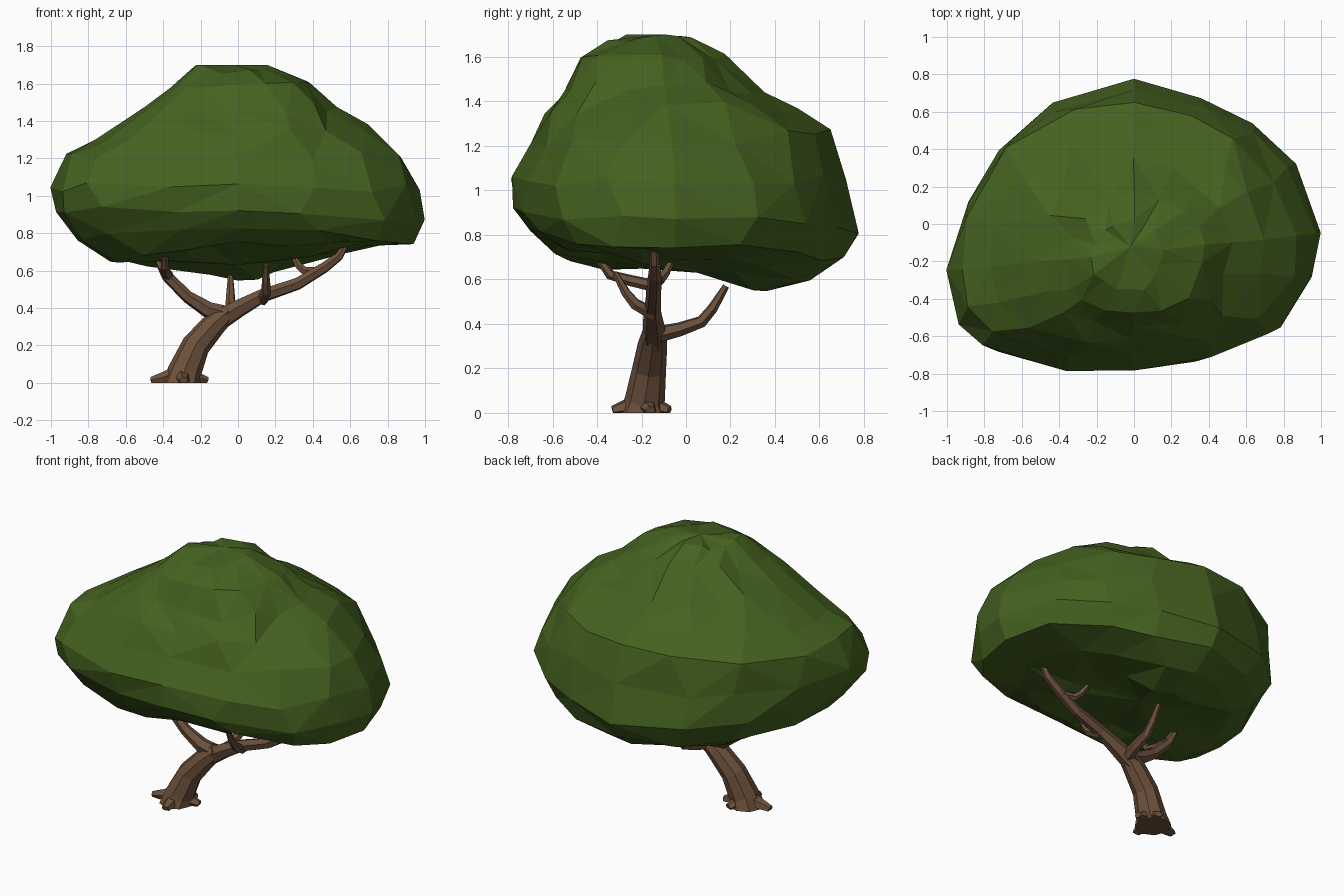
import bpy, bmesh, math, random
from mathutils import Vector

if "Cube" in bpy.data.objects:
    bpy.data.objects.remove(bpy.data.objects["Cube"])

random.seed(4)


def material(name, rgb):
    m = bpy.data.materials.new(name)
    m.diffuse_color = (*rgb, 1)
    m.use_nodes = True
    m.node_tree.nodes["Principled BSDF"].inputs["Base Color"].default_value = m.diffuse_color
    return m


leaf = material("leaf green", (0.058, 0.122, 0.014))
bark = material("bark brown", (0.150, 0.082, 0.045))


def finish(bm, name, mat):
    bmesh.ops.recalc_face_normals(bm, faces=bm.faces)
    me = bpy.data.meshes.new(name)
    bm.to_mesh(me)
    bm.free()
    me.materials.append(mat)
    ob = bpy.data.objects.new(name, me)
    bpy.context.collection.objects.link(ob)
    return ob


def skin(bm, rings):
    """Join consecutive vertex rings with quads."""
    n = len(rings[0])
    for a, b in zip(rings, rings[1:]):
        for i in range(n):
            j = (i + 1) % n
            bm.faces.new((a[i], a[j], b[j], b[i]))


def limb(name, path, sides=6):
    """Tapered tube through (x, y, z, radius) points, kept above the ground."""
    bm = bmesh.new()
    pts = [Vector(p[:3]) for p in path]
    rings = []
    side = None
    for k, p in enumerate(pts):
        d = (pts[min(k + 1, len(pts) - 1)] - pts[max(k - 1, 0)]).normalized()
        if side is None:
            side = d.orthogonal()
        side = (side - d * side.dot(d)).normalized()
        up = d.cross(side)
        ring = []
        for i in range(sides):
            a = math.tau * i / sides
            v = p + path[k][3] * (side * math.cos(a) + up * math.sin(a))
            v.z = 0 if k == 0 and p.z == 0 else max(v.z, 0)
            ring.append(bm.verts.new(v))
        rings.append(ring)
    skin(bm, rings)
    bm.faces.new(rings[0])
    bm.faces.new(rings[-1])
    return finish(bm, name, bark)


# Trunk and branches
limb("trunk", [(-.305, -.19, 0, .11), (-.285, -.185, .06, .09), (-.225, -.165, .2, .076),
               (-.13, -.15, .31, .066), (-.05, -.14, .38, .05)], 8)
limb("right_branch", [(-.1, -.14, .33, .055), (0, -.145, .395, .05), (.13, -.15, .465, .038),
                      (.32, -.145, .53, .034), (.46, -.14, .615, .03), (.54, -.14, .675, .024),
                      (.59, -.14, .76, .016)])
limb("left_branch", [(-.05, -.14, .36, .05), (-.16, -.145, .39, .045), (-.27, -.15, .46, .034),
                     (-.38, -.15, .57, .03), (-.44, -.14, .68, .018)])
limb("back_branch", [(-.06, -.14, .35, .04), (-.04, -.03, .375, .033), (-.04, .07, .41, .028),
                     (-.04, .12, .47, .024), (-.04, .18, .57, .015)])
limb("front_twig", [(.13, -.14, .44, .03), (.15, -.23, .49, .027), (.15, -.27, .54, .022),
                    (.15, -.32, .63, .014)])
limb("left_twig", [(-.37, -.14, .57, .028), (-.39, -.25, .595, .026), (-.39, -.34, .62, .023),
                   (-.39, -.42, .73, .014)])
limb("right_twig", [(.44, -.14, .595, .026), (.36, -.12, .595, .025), (.325, -.095, .625, .021),
                    (.29, -.06, .69, .014)])

# Root stubs
for name, x, y in (("left_root", -.465, -.2), ("right_root", -.165, -.16),
                   ("front_root", -.29, -.33), ("back_root", -.25, -.075)):
    mx, my = (2 * x - .3) / 3, (2 * y - .19) / 3
    limb(name, [(-.3, -.18, .05, .055), (mx, my, .018, .036), (x, y, .008, .024)])

# Canopy: each ring is left x,z / right x,z / front y,z / back y,z
RINGS = [
    (-.23, 1.69, .16, 1.70, -.35, 1.67, .02, 1.685),
    (-.36, 1.58, .38, 1.61, -.47, 1.60, .17, 1.61),
    (-.50, 1.47, .53, 1.48, -.55, 1.45, .35, 1.44),
    (-.77, 1.30, .69, 1.38, -.62, 1.33, .50, 1.37),
    (-.92, 1.22, .87, 1.21, -.70, 1.21, .65, 1.27),
    (-1.0, 1.04, .97, 1.03, -.78, 1.06, .72, 1.05),
    (-.97, .91, 1.0, .87, -.78, .92, .78, .81),
    (-.86, .76, .94, .74, -.70, .82, .71, .70),
    (-.68, .65, .68, .73, -.58, .75, .56, .60),
    (-.35, .65, .38, .69, -.38, .73, .36, .55),
]
# Fullness of the back right, back left, front left and front right corners
FULL = (1.65, 1.9, 2.6, 2.4)
SEGS, CY = 16, -.15
bm = bmesh.new()
rings = []
for k, (lx, lz, rx, rz, fy, fz, by, bz) in enumerate(RINGS):
    ring = []
    for i in range(SEGS):
        a = math.tau * i / SEGS
        if i % 4:
            a += random.uniform(-.09, .09)
        c, s = math.cos(a), math.sin(a)
        ex = FULL[i * 4 // SEGS]
        if 1 < k < 5 and c < 0 < s:
            ex = 2.25                              # rounder shoulder at the back left
        r = (abs(c) ** ex + abs(s) ** ex) ** (-1 / ex)
        wx, wz = (rx, rz) if c > 0 else (-lx, lz)
        wy, hz = (by - CY, bz) if s > 0 else (CY - fy, fz)
        j = .02 if i % 4 else .004
        ring.append(bm.verts.new((wx * c * r + random.uniform(-j, j),
                                  CY + wy * s * r + .1 * c * abs(c) * wx + random.uniform(-j, j),
                                  min(1.7, wz * c * c + hz * s * s + random.uniform(-j, j) * 1.3))))
    rings.append(ring)
skin(bm, rings)
for ring, co in ((rings[0], (-.02, -.12, 1.70)), (rings[-1], (0, .05, .63))):
    tip = bm.verts.new(co)
    for i in range(SEGS):
        bm.faces.new((ring[i], ring[(i + 1) % SEGS], tip))
bmesh.ops.triangulate(bm, faces=bm.faces, quad_method='SHORT_EDGE')
finish(bm, "canopy", leaf)
